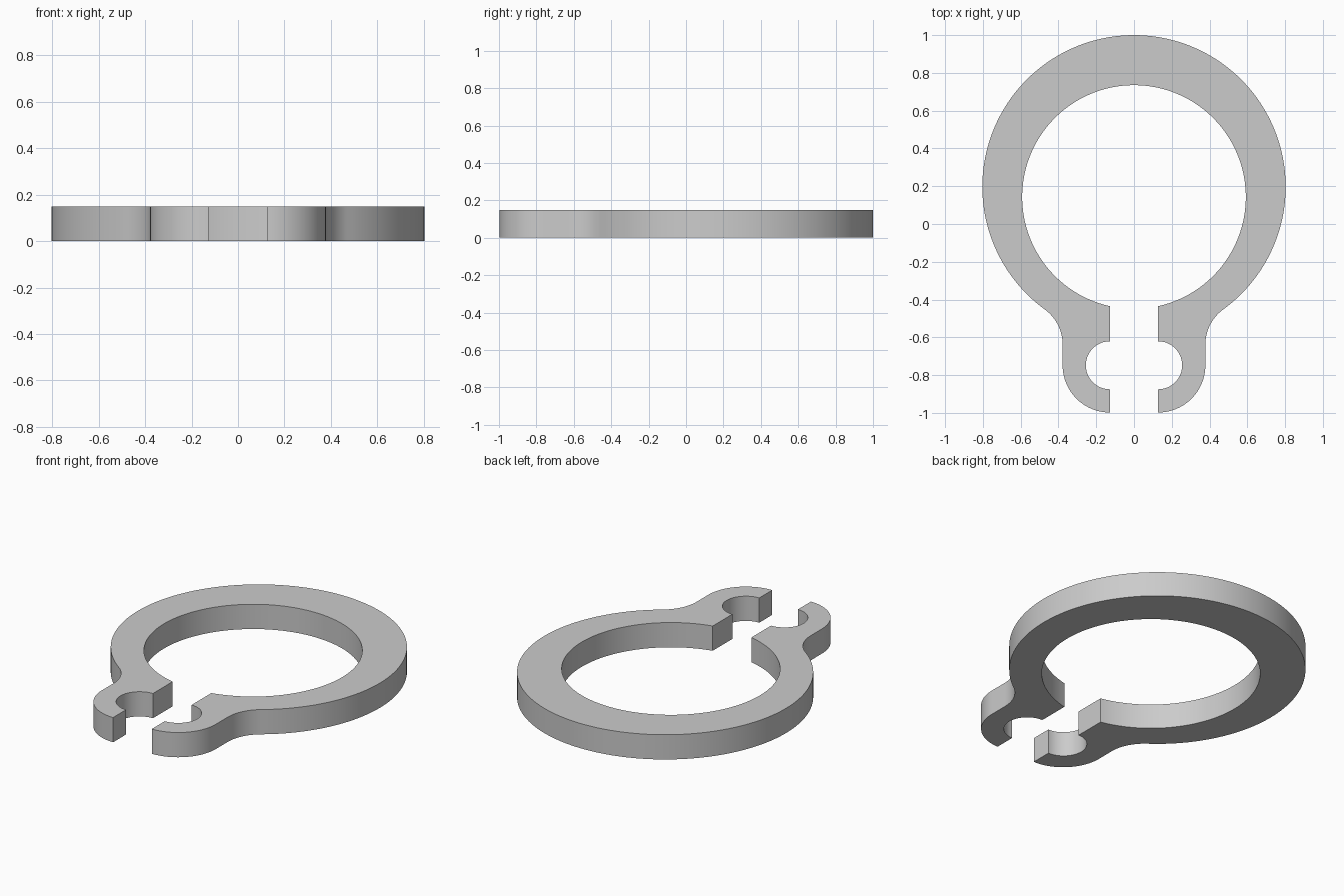
import bpy, bmesh
from math import sin, cos, pi, sqrt, atan2, radians

if "Cube" in bpy.data.objects:
    bpy.data.objects.remove(bpy.data.objects["Cube"])

THICK = 0.148
OUT_R, OUT_Y = 0.803, 0.197      # outer circle
IN_R, IN_Y = 0.592, 0.143        # eccentric bore
GAP = 0.128                      # half width of the gap
LUG_Y, LUG_R, HOLE_R = -0.748, 0.252, 0.127
FILLET = 0.23


def arc(cx, cy, r, a0, a1, n):
    steps = [a0 + (a1 - a0) * i / n for i in range(n + 1)]
    return [(cx + r * cos(a), cy + r * sin(a)) for a in steps]


# Fillet circle touching both the lug side and the outer circle
fx = GAP + LUG_R - 0.002 + FILLET
fy = OUT_Y - sqrt((OUT_R + FILLET) ** 2 - fx ** 2)
touch = atan2(fy - OUT_Y, fx)
bore_end = -atan2(sqrt(IN_R ** 2 - GAP ** 2), GAP)

# Right half of the outline, from outer top round the lug to inner top
half = arc(0, OUT_Y, OUT_R, pi / 2, touch, 72)
half += arc(fx, fy, FILLET, touch + pi, pi, 16)[1:]
half += arc(GAP, LUG_Y, LUG_R - 0.002, 0, -pi / 2, 24)
half += arc(GAP, LUG_Y, HOLE_R, -pi / 2, pi / 2, 36)
half += arc(0, IN_Y, IN_R, bore_end, pi / 2, 80)

# Mirrored left half closes the C shape
outline = half + [(-x, y) for x, y in reversed(half[1:-1])]

# Extrude the flat outline into the ring
bm = bmesh.new()
face = bm.faces.new([bm.verts.new((x, y, 0)) for x, y in outline])
ext = bmesh.ops.extrude_face_region(bm, geom=[face])
top = [v for v in ext["geom"] if isinstance(v, bmesh.types.BMVert)]
bmesh.ops.translate(bm, verts=top, vec=(0, 0, THICK))
bmesh.ops.recalc_face_normals(bm, faces=bm.faces)
mesh = bpy.data.meshes.new("retaining_ring")
bm.to_mesh(mesh)
bm.free()

ring = bpy.data.objects.new("retaining_ring", mesh)
bpy.context.collection.objects.link(ring)
bpy.context.view_layer.objects.active = ring
ring.select_set(True)
bpy.ops.object.shade_smooth_by_angle(angle=radians(30))
